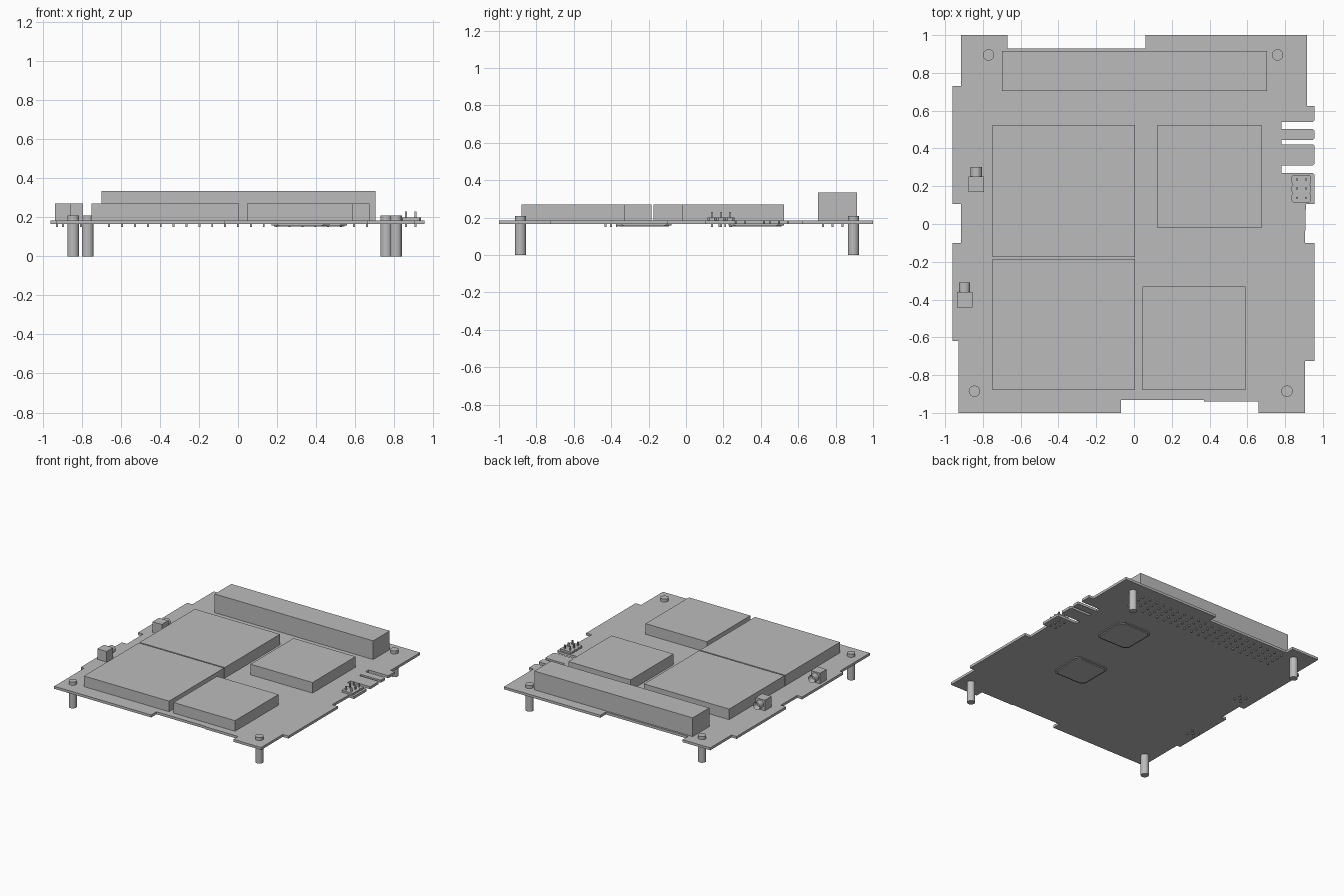
import bpy, bmesh, math
from mathutils import Matrix, Vector

cube = bpy.data.objects.get("Cube")
if cube:
    bpy.data.objects.remove(cube, do_unlink=True)

grey = bpy.data.materials.new("plain_grey")
grey.use_nodes = True
colour = (0.5, 0.5, 0.5, 1)
grey.diffuse_color = colour
grey.node_tree.nodes["Principled BSDF"].inputs["Base Color"].default_value = colour

BOARD_BOTTOM, BOARD_TOP = 0.165, 0.185


def finish(name, bm):
    """Turn a bmesh into a named object with the grey material."""
    bmesh.ops.recalc_face_normals(bm, faces=bm.faces[:])
    mesh = bpy.data.meshes.new(name)
    bm.to_mesh(mesh)
    bm.free()
    mesh.materials.append(grey)
    obj = bpy.data.objects.new(name, mesh)
    bpy.context.scene.collection.objects.link(obj)
    return obj


def add_box(bm, low, high):
    low, high = Vector(low), Vector(high)
    matrix = Matrix.Translation((low + high) / 2) @ Matrix.Diagonal((*(high - low), 1))
    bmesh.ops.create_cube(bm, size=1, matrix=matrix)


def box(name, low, high):
    bm = bmesh.new()
    add_box(bm, low, high)
    return finish(name, bm)


def extrude_outline(name, points, bottom, top):
    bm = bmesh.new()
    face = bm.faces.new([bm.verts.new((x, y, bottom)) for x, y in points])
    result = bmesh.ops.extrude_face_region(bm, geom=[face])
    verts = [v for v in result["geom"] if isinstance(v, bmesh.types.BMVert)]
    bmesh.ops.translate(bm, verts=verts, vec=(0, 0, top - bottom))
    return finish(name, bm)


def chamfered_square(cx, cy, half, cut):
    corners = []
    for sx, sy in ((1, 1), (-1, 1), (-1, -1), (1, -1)):
        pair = [(cx + sx * half, cy + sy * (half - cut)),
                (cx + sx * (half - cut), cy + sy * half)]
        corners += pair if sx * sy > 0 else pair[::-1]
    return corners


# Circuit board: notched edge with three slots cut in from the left side
back_edge = [(-0.96, 0.73), (-0.915, 0.73), (-0.915, 1), (-0.67, 1), (-0.67, 0.93),
             (0.06, 0.93), (0.06, 1), (0.915, 1), (0.915, 0.625), (0.955, 0.625)]
slots = []
for upper, lower in ((0.54, 0.503), (0.445, 0.422), (0.31, 0.27)):
    inner, outer, r = 0.78, 0.955, 0.008
    slots += [(outer, upper + r), (outer - r, upper), (inner, upper),
              (inner, lower), (outer - r, lower), (outer, lower - r)]
left_edge = [(0.955, 0.105), (0.91, 0.105), (0.905, -0.1), (0.955, -0.1),
             (0.955, -0.725), (0.905, -0.725)]
front_edge = [(0.905, -1), (0.66, -1), (0.66, -0.94), (0.37, -0.94), (0.37, -0.933),
              (-0.07, -0.933), (-0.07, -1), (-0.93, -1)]
right_edge = [(-0.93, -0.62), (-0.96, -0.62), (-0.96, -0.1), (-0.915, -0.1),
              (-0.915, 0.105), (-0.96, 0.105)]
extrude_outline("circuit_board", back_edge + slots + left_edge + front_edge + right_edge,
                BOARD_BOTTOM, BOARD_TOP)

# Large blocks on the upper side
for name, x0, x1, y0, y1, top in (
        ("bus_connector", -0.70, 0.705, 0.705, 0.915, 0.335),
        ("back_shield_can", -0.75, 0.005, -0.175, 0.525, 0.27),
        ("front_shield_can", -0.75, 0.005, -0.88, -0.185, 0.27),
        ("back_module", 0.125, 0.675, -0.02, 0.525, 0.27),
        ("front_module", 0.045, 0.59, -0.88, -0.33, 0.27)):
    box(name, (x0, y0, BOARD_TOP), (x1, y1, top))

# Standoffs with screw heads
for name, x, y in (("back_right", -0.77, 0.895), ("back_left", 0.76, 0.895),
                   ("front_right", -0.845, -0.885), ("front_left", 0.81, -0.885)):
    height = 0.21
    bm = bmesh.new()
    bmesh.ops.create_cone(bm, cap_ends=True, segments=16, radius1=0.03, radius2=0.03,
                          depth=height, matrix=Matrix.Translation((x, y, height / 2)))
    finish(name + "_standoff", bm)


def solder_pins(name, spots, top, size=0.01):
    bm = bmesh.new()
    h = size / 2
    for x, y in spots:
        add_box(bm, (x - h, y - h, 0.15), (x + h, y + h, top))
    return finish(name, bm)


# Coaxial sockets: square body, hollow barrel facing back, five pins below
for name, x, y in (("back_coax", -0.835, 0.21), ("front_coax", -0.897, -0.4)):
    half = 0.041
    box(name + "_body", (x - half, y - half, BOARD_TOP), (x + half, y + half, 0.27))
    bm = bmesh.new()
    length = 0.05
    matrix = (Matrix.Translation((x, y + half + length / 2, 0.23))
              @ Matrix.Rotation(-math.pi / 2, 4, "X"))
    bmesh.ops.create_cone(bm, cap_ends=True, segments=20, radius1=0.03, radius2=0.03,
                          depth=length, matrix=matrix)
    bm.normal_update()
    mouth = max(bm.faces, key=lambda f: f.calc_center_median().y)
    bmesh.ops.inset_region(bm, faces=[mouth], thickness=0.008)
    bmesh.ops.translate(bm, verts=mouth.verts[:], vec=(0, -0.04, 0))
    finish(name + "_barrel", bm)
    spots = [(x, y)] + [(x + sx * 0.03, y + sy * 0.03) for sx in (-1, 1) for sy in (-1, 1)]
    solder_pins(name + "_pins", spots, BOARD_BOTTOM)

# Pin header: base with notches between three pin pairs
header_x, header_y, pitch = 0.886, 0.187, 0.048
side = []
for row in (-1, 0, 1):
    cy = header_y + row * pitch
    side += [(0.044, cy - 0.024), (0.052, cy - 0.014), (0.052, cy + 0.014), (0.044, cy + 0.024)]
side = [p for i, p in enumerate(side) if i not in (4, 8)]
outline = [(header_x + dx, y) for dx, y in side]
outline += [(header_x - dx, y) for dx, y in reversed(side)]
extrude_outline("header_base", outline, BOARD_TOP, 0.2)
spots = [(header_x + s * pitch / 2, header_y + row * pitch)
         for s in (-1, 1) for row in (-1, 0, 1)]
solder_pins("header_pins", spots, 0.23)

# Connector pin field below the board
columns, step = 21, 0.066
spots = [((c - (columns - 1) / 2) * step, 0.81 + (r - 1.5) * 0.052)
         for c in range(columns) for r in range(4)]
solder_pins("bus_connector_pins", spots, BOARD_BOTTOM)

# Chips on the underside: wide flange with a smaller raised body
for name, x, y in (("back_chip", 0.41, 0.375), ("front_chip", 0.32, -0.225)):
    extrude_outline(name + "_flange", chamfered_square(x, y, 0.148, 0.03), 0.159, BOARD_BOTTOM)
    extrude_outline(name + "_body", chamfered_square(x, y, 0.135, 0.025), 0.153, 0.159)
